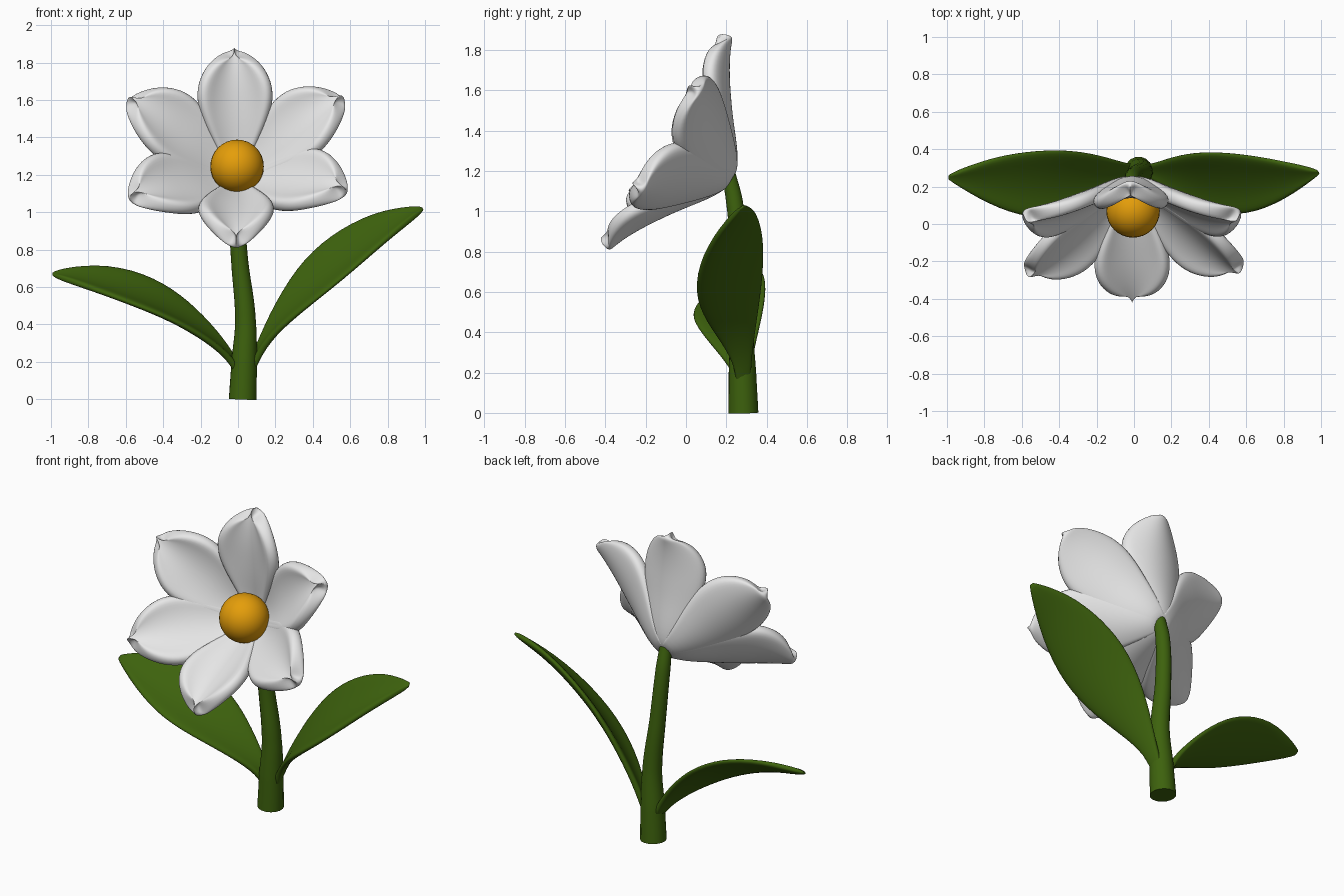
import bpy
from math import radians
from mathutils import Matrix, Vector

if "Cube" in bpy.data.objects:
    bpy.data.objects.remove(bpy.data.objects["Cube"])


def material(name, color):
    mat = bpy.data.materials.new(name)
    mat.use_nodes = True
    mat.diffuse_color = (*color, 1)
    mat.node_tree.nodes["Principled BSDF"].inputs["Base Color"].default_value = (*color, 1)
    return mat


white = material("petal white", (0.8, 0.8, 0.8))
yellow = material("centre yellow", (0.78, 0.34, 0.003))
green = material("leaf green", (0.047, 0.122, 0.004))


def sheet(name, rows, mat, thickness, offset):
    """Loft rows of points into a thick, smooth sheet."""
    width = len(rows[0])
    verts = [point for row in rows for point in row]
    faces = []
    for i in range(len(rows) - 1):
        for j in range(width - 1):
            a = i * width + j
            faces.append((a, a + 1, a + width + 1, a + width))
    mesh = bpy.data.meshes.new(name)
    mesh.from_pydata(verts, [], faces)
    mesh.materials.append(mat)
    mesh.shade_smooth()
    obj = bpy.data.objects.new(name, mesh)
    bpy.context.collection.objects.link(obj)
    solid = obj.modifiers.new("thickness", "SOLIDIFY")
    solid.thickness = thickness
    solid.offset = offset
    subdivision = obj.modifiers.new("smooth", "SUBSURF")
    subdivision.levels = subdivision.render_levels = 2
    return obj


# Petals: cupped sheets around the tilted flower axis
# Each station: distance from axis, depth along axis, half width, cup height
stations = [
    (0.01, -0.40, 0.04, 0.0),
    (0.12, -0.35, 0.10, 0.02),
    (0.25, -0.245, 0.185, 0.06),
    (0.35, -0.175, 0.225, 0.085),
    (0.44, -0.115, 0.215, 0.09),
    (0.53, -0.065, 0.16, 0.07),
    (0.59, -0.04, 0.095, 0.04),
    (0.62, -0.03, 0.04, 0.015),
]
across = [-1, -0.7, -0.35, 0, 0.35, 0.7, 1]
flower = Matrix.Translation((-0.01, -0.1, 1.35)) @ Matrix.Rotation(radians(60), 4, "X")
# Each petal: place, angle round the axis, length factor, cup factor
petals = [("top", 1, 1.0, 1.1), ("upper_left", -62, 1.07, 0.75),
          ("lower_left", -115, 1.07, 0.75), ("bottom", 180, 1.0, 1.0),
          ("lower_right", 119, 1.07, 0.75), ("upper_right", 63, 1.07, 0.75)]
for place, angle, stretch, curl in petals:
    rows = [[(v * half, r * stretch - 0.02 * v * v, depth + curl * cup * v * v) for v in across]
            for r, depth, half, cup in stations]
    petal = sheet(place + "_petal", rows, white, 0.08, 1)
    petal.matrix_world = flower @ Matrix.Rotation(radians(angle), 4, "Z")

# Flower centre
bpy.ops.mesh.primitive_uv_sphere_add(segments=32, ring_count=16, radius=0.143,
                                     location=(-0.005, 0.07, 1.245))
centre = bpy.context.object
centre.name = "flower_centre"
centre.data.materials.append(yellow)
bpy.ops.object.shade_smooth()

# Stem: tapered curve
path = [(0.025, 0.285, 0.0, 0.075), (0.033, 0.28, 0.2, 0.069), (0.04, 0.275, 0.42, 0.056),
        (0.008, 0.265, 0.75, 0.046), (-0.01, 0.24, 1.05, 0.042), (-0.01, 0.21, 1.19, 0.035)]
curve = bpy.data.curves.new("stem", "CURVE")
curve.dimensions = "3D"
curve.bevel_depth = 1.0
curve.bevel_resolution = 6
curve.use_fill_caps = True
spline = curve.splines.new("BEZIER")
spline.bezier_points.add(len(path) - 1)
for point, (x, y, z, radius) in zip(spline.bezier_points, path):
    point.co = (x, y, z)
    point.radius = radius
    point.handle_left_type = point.handle_right_type = "AUTO"
curve.materials.append(green)
bpy.context.collection.objects.link(bpy.data.objects.new("stem", curve))


# Leaves: sagging sheets between a back edge and a front edge
def leaf(name, back, front, side):
    rows = []
    for b, f in zip(back, front):
        b, f = Vector(b), Vector(f)
        sag = Vector((side * 0.6, 0, -0.8)) * (f - b).length * 0.1
        row = [b.lerp(f, t) + sag * 4 * t * (1 - t) for t in (0, 0.25, 0.5, 0.75, 1)]
        rows.append(row[::side])
    return sheet(name, rows, green, 0.036, 0)


leaf("left_leaf",
     [(0.05, 0.32, 0.14), (0.1, 0.32, 0.28), (0.2, 0.36, 0.52), (0.35, 0.39, 0.76),
      (0.55, 0.38, 0.92), (0.78, 0.34, 1.02), (0.99, 0.285, 1.03)],
     [(0.06, 0.25, 0.12), (0.11, 0.24, 0.25), (0.22, 0.15, 0.38), (0.4, 0.055, 0.52),
      (0.6, 0.04, 0.68), (0.81, 0.125, 0.87), (1.0, 0.27, 1.02)], 1)
leaf("right_leaf",
     [(0.02, 0.32, 0.12), (-0.03, 0.32, 0.25), (-0.15, 0.36, 0.41), (-0.3, 0.395, 0.56),
      (-0.5, 0.4, 0.68), (-0.76, 0.36, 0.73), (-1.0, 0.26, 0.68)],
     [(0.02, 0.25, 0.1), (-0.02, 0.24, 0.2), (-0.16, 0.14, 0.32), (-0.36, 0.045, 0.43),
      (-0.55, 0.02, 0.505), (-0.78, 0.1, 0.59), (-1.0, 0.24, 0.665)], -1)
